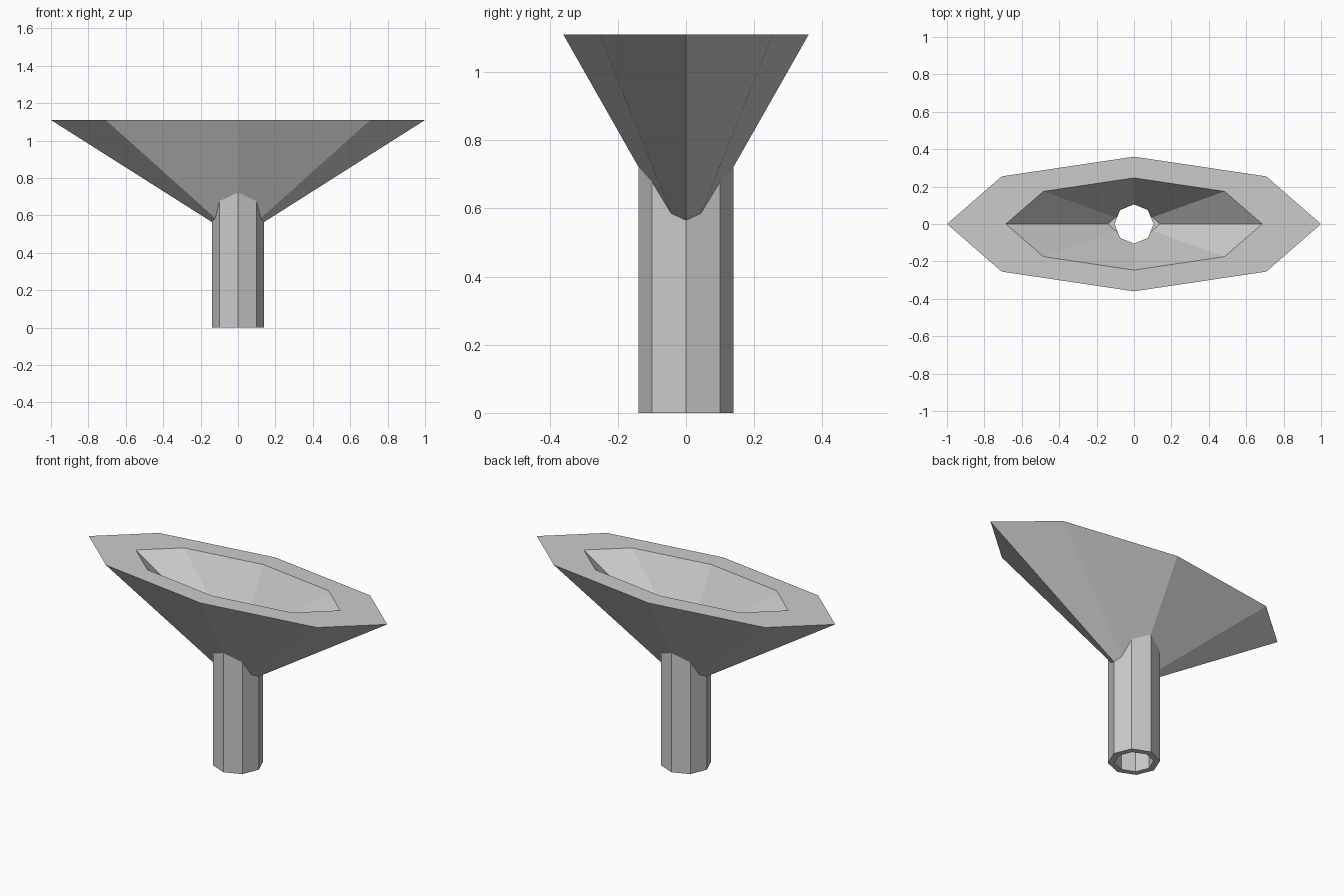
import bpy
import bmesh
import math

if "Cube" in bpy.data.objects:
    bpy.data.objects.remove(bpy.data.objects["Cube"], do_unlink=True)

SIDES = 8
TOP = 1.11        # rim height
FLAT = 0.36       # depth of the bowl relative to its width
SLOPE = 0.634     # rise of the bowl wall per unit of width

grey = bpy.data.materials.new("plain grey")
grey.use_nodes = True
grey.diffuse_color = (0.6, 0.6, 0.6, 1)
grey.node_tree.nodes["Principled BSDF"].inputs["Base Color"].default_value = (0.6, 0.6, 0.6, 1)


def frustum(name, r_low, z_low, r_high, z_high, depth=1.0):
    """Closed eight-sided frustum with a corner on +x, squashed in y."""
    bm = bmesh.new()
    rings = []
    for r, z in ((r_low, z_low), (r_high, z_high)):
        angles = [math.tau * i / SIDES for i in range(SIDES)]
        rings.append([bm.verts.new((r * math.cos(a), r * depth * math.sin(a), z)) for a in angles])
    low, high = rings
    for i in range(SIDES):
        j = (i + 1) % SIDES
        bm.faces.new((low[i], low[j], high[j], high[i]))
    bm.faces.new(low[::-1])
    bm.faces.new(high)
    mesh = bpy.data.meshes.new(name)
    bm.to_mesh(mesh)
    bm.free()
    mesh.materials.append(grey)
    obj = bpy.data.objects.new(name, mesh)
    bpy.context.collection.objects.link(obj)
    return obj


def combine(target, other, operation):
    mod = target.modifiers.new(other.name, "BOOLEAN")
    mod.operation = operation
    mod.solver = "EXACT"
    mod.object = other
    other.hide_render = True
    other.hide_set(True)


# Flared bowl, joined to the round spout
funnel = frustum("funnel", 0.06, TOP - 0.94 * SLOPE, 1.0, TOP, FLAT)
spout = frustum("spout_helper", 0.14, 0.0, 0.14, 0.74)
combine(funnel, spout, "UNION")

# Hollow of the bowl, with a small flat floor, carried just past the rim
over = 0.05
hollow = frustum("bowl_cutter", 0.14, TOP - 0.545 * SLOPE,
                 0.685 + over / SLOPE, TOP + over, FLAT)
combine(funnel, hollow, "DIFFERENCE")

# Bore running up through the spout
bore = frustum("bore_cutter", 0.105, -0.1, 0.105, TOP + 0.1)
combine(funnel, bore, "DIFFERENCE")
